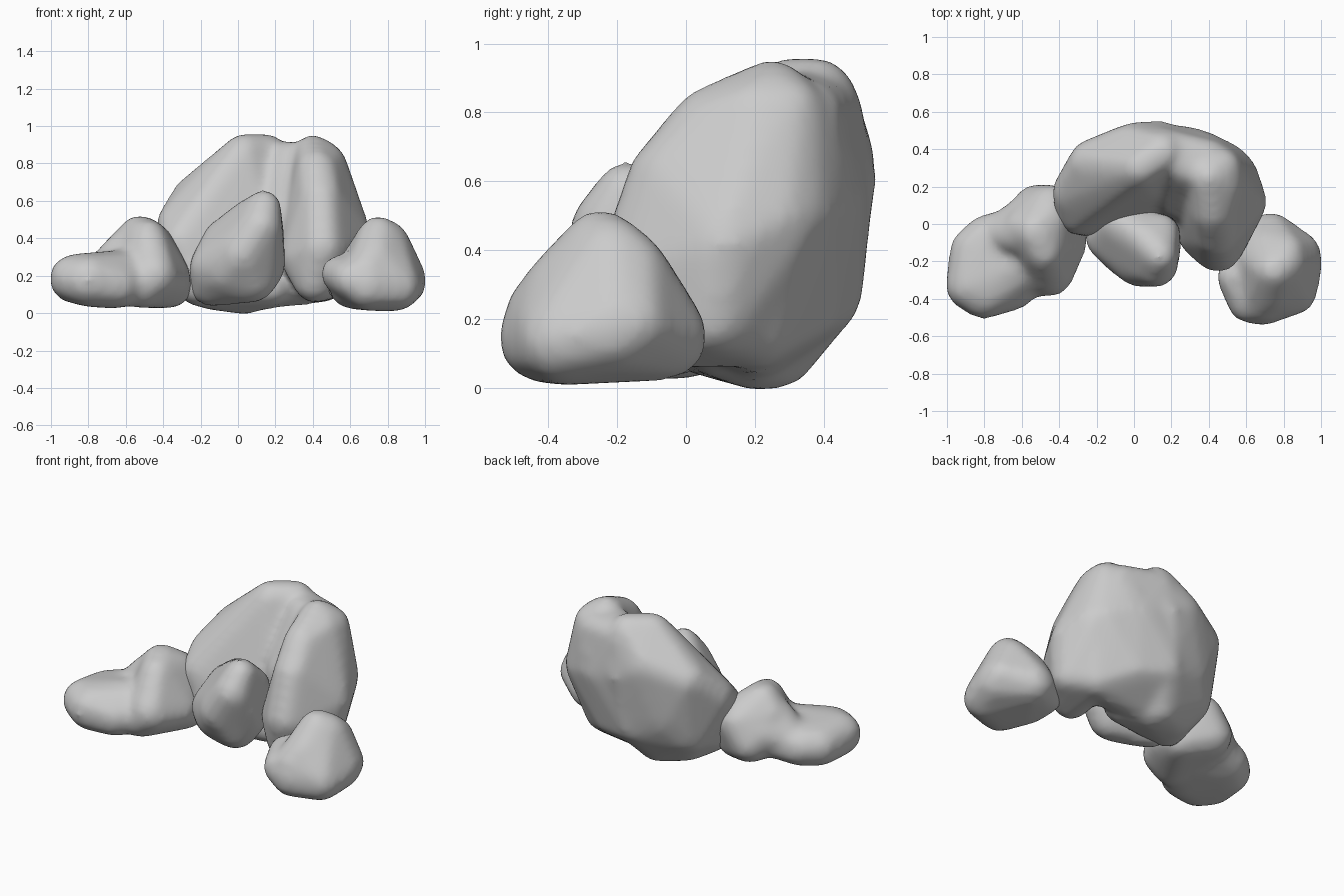
import bpy, bmesh
from mathutils import Vector

# Unit sphere directions used to round every corner of a boulder lobe
tmp = bmesh.new()
bmesh.ops.create_icosphere(tmp, subdivisions=2, radius=1)
DIRS = [v.co.copy() for v in tmp.verts]
tmp.free()


def rock(name, *lobes, smooth=14, grow=0.008):
    """Each lobe is a hull around spheres (x, y, z, r); the lobes fuse into one boulder."""
    out = bmesh.new()
    for lobe in lobes:
        bm = bmesh.new()
        for x, y, z, r in lobe:
            for d in DIRS:
                bm.verts.new(Vector((x, y, z)) + d * (r + grow))
        res = bmesh.ops.convex_hull(bm, input=bm.verts)
        junk = {g for g in res["geom_interior"] + res["geom_unused"]
                if isinstance(g, bmesh.types.BMVert)}
        bmesh.ops.delete(bm, geom=list(junk), context='VERTS')
        bmesh.ops.recalc_face_normals(bm, faces=bm.faces)
        part = bpy.data.meshes.new("lobe")
        bm.to_mesh(part)
        bm.free()
        out.from_mesh(part)
        bpy.data.meshes.remove(part)
    mesh = bpy.data.meshes.new(name)
    out.to_mesh(mesh)
    out.free()
    ob = bpy.data.objects.new(name, mesh)
    bpy.context.collection.objects.link(ob)
    rm = ob.modifiers.new("fuse", 'REMESH')
    rm.mode = 'VOXEL'
    rm.voxel_size = 0.022
    rm.use_smooth_shade = True
    sm = ob.modifiers.new("weather", 'SMOOTH')
    sm.factor = 0.5
    sm.iterations = smooth
    return ob


# Tall curved boulder: left mass, right fin, and the back joining them
rock("main_boulder",
     [(-.31, .17, .47, .125), (-.22, .32, .61, .13), (0, .39, .68, .15),
      (.03, .30, .85, .105), (.15, .38, .845, .11), (.15, .42, .6, .125),
      (.1, .38, .27, .12), (.05, .2, .1, .1), (-.22, .04, .15, .105),
      (-.3, .06, .38, .115), (.18, .09, .14, .1), (-.2, .25, .25, .14),
      (-.1, .33, .38, .15), (-.15, .2, .125, .1), (.02, .27, .105, .1)],
     [(.45, -.13, .35, .125), (.41, -.09, .17, .11), (.40, .25, .845, .105),
      (.47, .2, .8, .1), (.42, .07, .76, .11), (.44, -.05, .6, .12),
      (.57, .12, .42, .135), (.5, .25, .5, .16), (.57, .08, .2, .1),
      (.35, .35, .65, .14), (.45, .2, .17, .1), (.34, -.05, .3, .11),
      (.47, .3, .8, .1)],
     [(.1, .41, .6, .125), (.1, .38, .28, .13), (.45, .28, .5, .165),
      (.32, .36, .55, .15), (.4, .34, .78, .11), (.5, .25, .7, .11),
      (.45, .2, .17, .11), (.1, .2, .12, .1), (.28, .33, .25, .12),
      (.15, .40, .8, .11), (.28, .3, .815, .1), (.25, .12, .5, .1),
      (.52, .1, .2, .1)])

# Small slab leaning on the front
rock("front_rock",
     [(.14, -.17, .57, .085), (.12, -.225, .46, .11), (.03, -.21, .32, .125),
      (-.14, -.07, .24, .12), (-.15, -.02, .14, .1), (.08, -.13, .18, .12),
      (-.08, 0, .4, .1), (.15, -.04, .45, .09), (.05, -.08, .5, .1),
      (.14, -.1, .25, .11), (-.06, -.14, .22, .12)])

# Two-lobed rock on the left
rock("left_rock",
     [(-.53, -.04, .415, .105), (-.45, .08, .3, .13), (-.52, .08, .2, .13),
      (-.37, -.1, .18, .115), (-.36, 0, .14, .11), (-.45, -.26, .2, .125),
      (-.52, -.27, .14, .11), (-.6, -.02, .36, .09), (-.48, -.15, .4, .095),
      (-.45, .03, .37, .1)],
     [(-.88, -.33, .185, .125), (-.8, -.37, .175, .135), (-.86, -.14, .175, .12),
      (-.78, -.07, .18, .12), (-.65, -.34, .15, .12), (-.6, 0, .2, .1),
      (-.5, -.15, .2, .14)],
     [(-.72, -.06, .22, .1), (-.62, -.06, .33, .1), (-.55, -.05, .38, .1),
      (-.55, .05, .25, .12)])

# Peaked rock on the right with a low nose
rock("right_rock",
     [(.75, -.25, .41, .105), (.8, -.21, .38, .11), (.88, -.21, .17, .125),
      (.85, -.36, .14, .125), (.69, -.42, .14, .12), (.68, -.42, .22, .1),
      (.73, -.06, .15, .12), (.58, -.12, .15, .1), (.6, -.25, .13, .1),
      (.91, -.14, .19, .08), (.82, -.15, .35, .09), (.74, -.35, .31, .1),
      (.7, -.13, .3, .09)],
     [(.54, -.28, .21, .095), (.61, -.42, .18, .105), (.7, -.2, .2, .12),
      (.69, -.415, .15, .125)])
